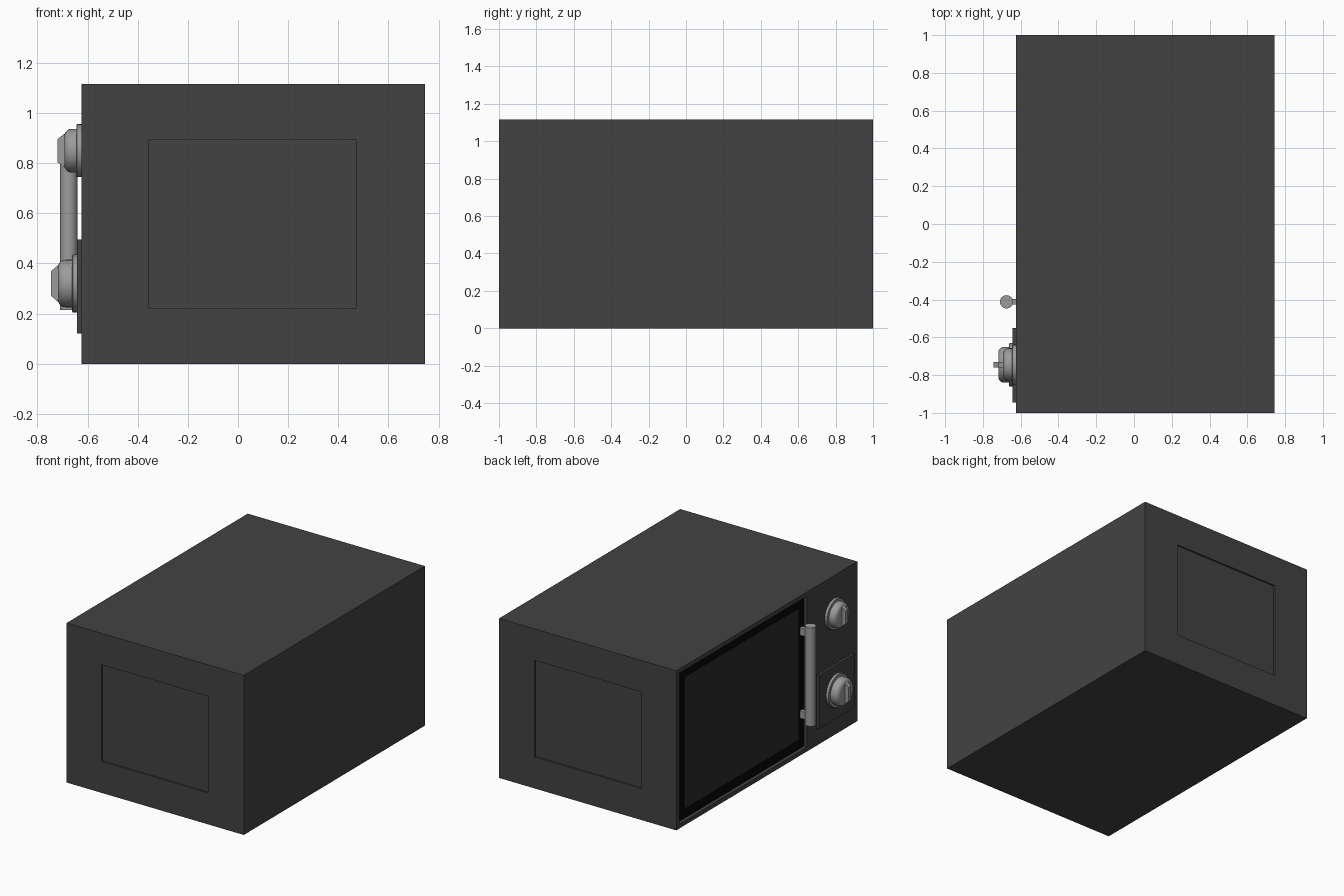
import bpy, bmesh
from math import cos, sin, tau, radians, pi

if "Cube" in bpy.data.objects:
    bpy.data.objects.remove(bpy.data.objects["Cube"])


def material(name, v):
    m = bpy.data.materials.new(name)
    m.diffuse_color = (v, v, v, 1)
    m.use_nodes = True
    m.node_tree.nodes["Principled BSDF"].inputs["Base Color"].default_value = m.diffuse_color
    return m


CASE = material("dark_case", 0.055)
BLACK = material("black_border", 0.002)
GLASS = material("dark_glass", 0.025)
METAL = material("grey_metal", 0.33)


def finish(name, bm, mat, smooth=False):
    bmesh.ops.recalc_face_normals(bm, faces=bm.faces)
    me = bpy.data.meshes.new(name)
    bm.to_mesh(me)
    bm.free()
    ob = bpy.data.objects.new(name, me)
    bpy.context.collection.objects.link(ob)
    if mat:
        me.materials.append(mat)
    if smooth:
        bpy.ops.object.select_all(action='DESELECT')
        ob.select_set(True)
        bpy.context.view_layer.objects.active = ob
        bpy.ops.object.shade_smooth_by_angle(angle=radians(35))
    return ob


def box(name, xs, ys, zs, mat=None):
    bm = bmesh.new()
    bmesh.ops.create_cube(bm, size=1)
    for v in bm.verts:
        for i, (a, b) in enumerate((xs, ys, zs)):
            v.co[i] = a if v.co[i] < 0 else b
    return finish(name, bm, mat)


def lathe_x(name, profile, y, z, n=32):
    """Revolve (x, radius) points around an axis along x."""
    bm = bmesh.new()
    rings = [[bm.verts.new((x, y + r * cos(tau * i / n), z + r * sin(tau * i / n)))
              for i in range(n)] for x, r in profile]
    for a, b in zip(rings, rings[1:]):
        for i in range(n):
            j = (i + 1) % n
            bm.faces.new((a[i], a[j], b[j], b[i]))
    bm.faces.new(rings[0])
    bm.faces.new(rings[-1])
    return finish(name, bm, METAL, True)


def carve(ob, name, xs, ys, zs):
    cutter = box(name, xs, ys, zs, CASE)
    mod = ob.modifiers.new(name, 'BOOLEAN')
    mod.operation, mod.solver, mod.object = 'DIFFERENCE', 'EXACT', cutter
    bpy.context.view_layer.objects.active = ob
    bpy.ops.object.modifier_apply(modifier=name)
    bpy.data.objects.remove(cutter)


# Case with door pocket and a shallow panel in each end
FRONT = -0.625
case = box("case", (FRONT, 0.745), (-1, 1), (0, 1.115), CASE)
carve(case, "door_pocket", (-0.8, FRONT + 0.025), (-0.446, 0.967), (0.03, 1.085))
for s in (-1, 1):
    carve(case, "end_panel", (-0.355, 0.47), sorted((s * 0.988, s * 1.2)), (0.22, 0.895))

# Door border and window
box("door_border", (FRONT + 0.023, FRONT + 0.03), (-0.445, 0.966), (0.031, 1.084), BLACK)
box("door_window", (FRONT + 0.022, FRONT + 0.03), (-0.38, 0.88), (0.10, 1.015), GLASS)

# Door handle bar with two brackets
bm = bmesh.new()
bmesh.ops.create_cone(bm, cap_ends=True, segments=24, radius1=0.035, radius2=0.035, depth=0.69)
bmesh.ops.translate(bm, vec=(-0.675, -0.412, 0.56), verts=bm.verts)
finish("door_handle", bm, METAL, True)
for z in (0.27, 0.85):
    box("handle_bracket", (-0.67, -0.60), (-0.427, -0.397), (z - 0.025, z + 0.025), METAL)

# Raised plate behind the lower knob
box("knob_plate", (-0.642, FRONT + 0.005), (-0.945, -0.55), (0.12, 0.495), CASE)


def knob(name, x0, z, k, depth):
    """Flanged knob with a rounded body and a tapered finger grip."""
    y, r, f = -0.745, 0.095 * k, x0 - 0.02
    top = f - depth
    c = 0.03
    profile = [(x0 + 0.004, 0.115 * k), (f + 0.003, 0.115 * k), (f, 0.111 * k), (f, r)]
    profile += [(top + c - c * sin(t), r - c + c * cos(t)) for t in (i * pi / 10 for i in range(6))]
    lathe_x(name, profile, y, z)
    bm = bmesh.new()
    tip = top - 0.027
    pts = [(top + 0.01, 0.075), (top, 0.073), (tip, 0.05)]
    outline = [(x, z - h * k) for x, h in pts] + [(x, z + h * k) for x, h in reversed(pts)]
    face = bm.faces.new([bm.verts.new((x, y - 0.014, zz)) for x, zz in outline])
    ext = bmesh.ops.extrude_face_region(bm, geom=[face])["geom"]
    bmesh.ops.translate(bm, vec=(0, 0.028, 0), verts=[v for v in ext if isinstance(v, bmesh.types.BMVert)])
    finish(name + "_grip", bm, METAL)


knob("upper_knob", FRONT, 0.85, 0.92, 0.048)
knob("lower_knob", -0.642, 0.32, 1.0, 0.056)
